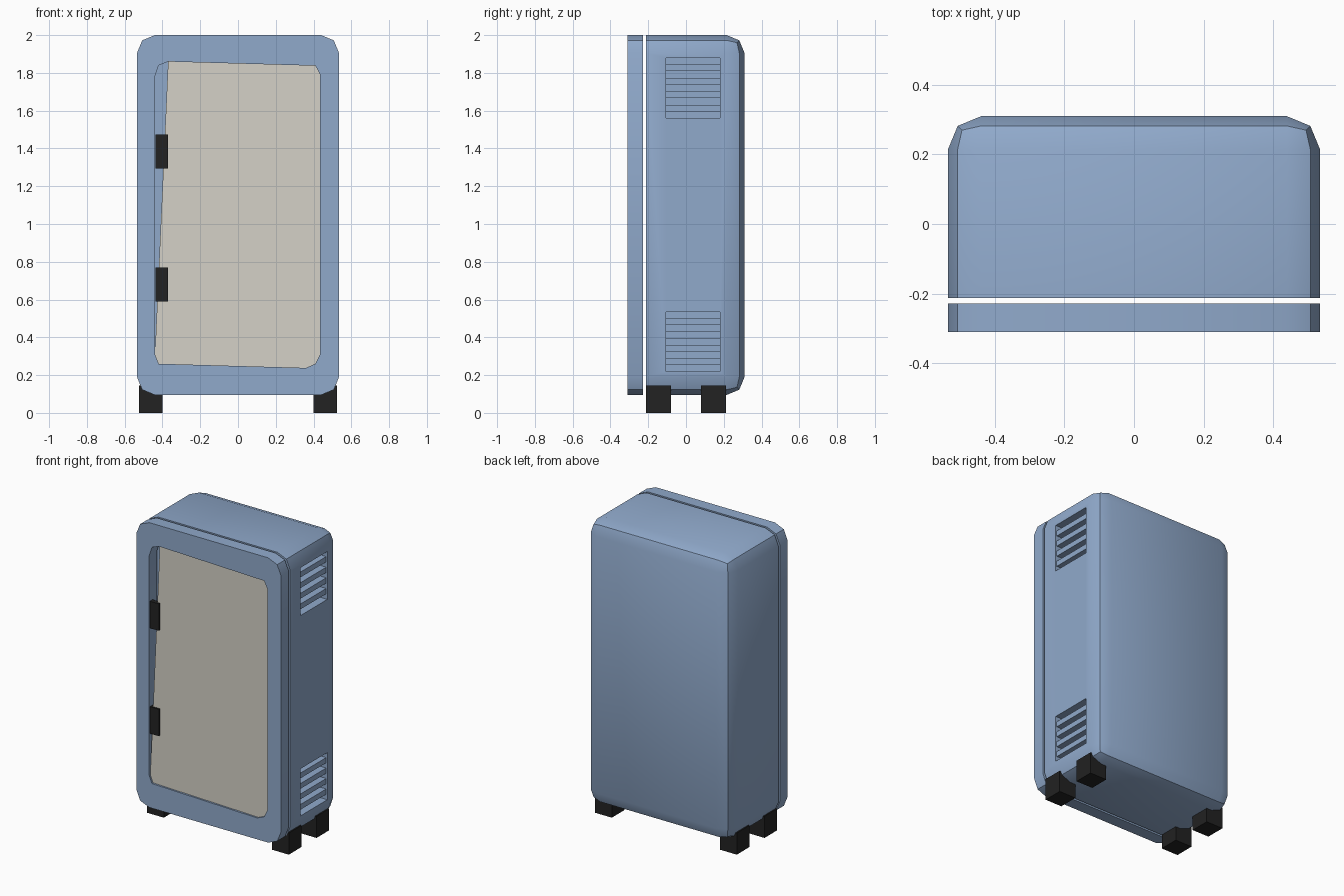
import bpy, bmesh, math
from mathutils import Vector

if "Cube" in bpy.data.objects:
    bpy.data.objects.remove(bpy.data.objects["Cube"])

def material(name, rgb):
    m = bpy.data.materials.new(name)
    m.diffuse_color = (*rgb, 1)
    m.use_nodes = True
    m.node_tree.nodes["Principled BSDF"].inputs["Base Color"].default_value = m.diffuse_color
    return m

BLUE = material("cabinet blue", (0.28, 0.40, 0.60))
BEIGE = material("door beige", (0.66, 0.64, 0.57))
BLACK = material("rubber black", (0.016, 0.016, 0.016))

def finish(name, bm, mat):
    bmesh.ops.recalc_face_normals(bm, faces=bm.faces[:])
    me = bpy.data.meshes.new(name)
    bm.to_mesh(me)
    bm.free()
    me.materials.append(mat)
    ob = bpy.data.objects.new(name, me)
    bpy.context.collection.objects.link(ob)
    return ob

def box_bm(x0, x1, y0, y1, z0, z1):
    bm = bmesh.new()
    bmesh.ops.create_cube(bm, size=1)
    for v in bm.verts:
        v.co = Vector(((x0 + x1) / 2 + v.co.x * (x1 - x0),
                       (y0 + y1) / 2 + v.co.y * (y1 - y0),
                       (z0 + z1) / 2 + v.co.z * (z1 - z0)))
    return bm

def box(name, mat, *b):
    return finish(name, box_bm(*b), mat)

def plate(name, mat, loops, y0, y1):
    """Extrude an x-z outline (further loops are holes) from y0 to y1."""
    bm = bmesh.new()
    edges = []
    for loop in loops:
        vs = [bm.verts.new((x, y0, z)) for x, z in loop]
        edges += [bm.edges.new((vs[i - 1], vs[i])) for i in range(len(vs))]
    bmesh.ops.triangle_fill(bm, edges=edges, use_beauty=True, normal=(0, -1, 0))
    ext = bmesh.ops.extrude_face_region(bm, geom=bm.faces[:])["geom"]
    for v in ext:
        if isinstance(v, bmesh.types.BMVert):
            v.co.y = y1
    return finish(name, bm, mat)

def smooth(ob):
    bpy.ops.object.select_all(action='DESELECT')
    ob.select_set(True)
    bpy.context.view_layer.objects.active = ob
    bpy.ops.object.shade_smooth_by_angle(angle=math.radians(30))

W, Z0, Z1, R = 0.535, 0.095, 2.0, 0.095
VENTS = ((0.22, 0.535), (1.56, 1.88))
VY0, VY1, DEPTH = -0.105, 0.18, 0.06

# Cabinet body: box with rounded edges everywhere except around the front
bm = box_bm(-W, W, -0.213, 0.31, Z0, Z1)
rim = [e for e in bm.edges if any(v.co.y > 0 for v in e.verts)]
bmesh.ops.bevel(bm, geom=rim, offset=R, segments=2, profile=0.5, affect='EDGES')
body = finish("cabinet_body", bm, BLUE)

# Vent recesses on the right side
for i, (a, b) in enumerate(VENTS):
    cutter = box("vent_cutter", BLUE, W - DEPTH, W + 0.1, VY0, VY1, a, b)
    cutter.hide_render = True
    mod = body.modifiers.new("vent", 'BOOLEAN')
    mod.operation, mod.solver, mod.object = 'DIFFERENCE', 'EXACT', cutter
    bpy.context.view_layer.objects.active = body
    bpy.ops.object.modifier_apply(modifier=mod.name)
    bpy.data.objects.remove(cutter)
smooth(body)

# Vent slats: four bars in each recess
for a, b in VENTS:
    s = (b - a) / 9
    for k in range(4):
        z = a + s * (2 * k + 1)
        box("vent_slat", BLUE, W - DEPTH, W - 0.008, VY0, VY1, z, z + s)

# Front frame: rounded outline with a window opening
m = R * (1 - math.sqrt(0.5))
corner = [(0, R), (m, m), (R, 0)]
outer = ([(-W + x, Z0 + z) for x, z in corner] +
         [(W - x, Z0 + z) for x, z in reversed(corner)] +
         [(W - x, Z1 - z) for x, z in corner] +
         [(-W + x, Z1 - z) for x, z in reversed(corner)])
opening = [(-0.44, 0.31), (-0.42, 0.26), (0.36, 0.238), (0.41, 0.26), (0.435, 0.31),
           (0.435, 1.79), (0.41, 1.838), (-0.37, 1.86), (-0.42, 1.84), (-0.44, 1.78)]
smooth(plate("front_frame", BLUE, [outer, opening], -0.31, -0.228))

# Door panel, leaving a wedge open at the hinge side
plate("door_panel", BEIGE, [opening[:8]], -0.298, -0.288)

# Hinges
for z in (0.59, 1.295):
    box("door_hinge", BLACK, -0.436, -0.37, -0.309, -0.28, z, z + 0.18)

# Feet
for sx in (-1, 1):
    for sy in (-1, 1):
        xs = sorted((sx * 0.40, sx * 0.525))
        ys = sorted((sy * 0.08, sy * 0.213))
        box("foot", BLACK, *xs, *ys, 0, 0.145)
